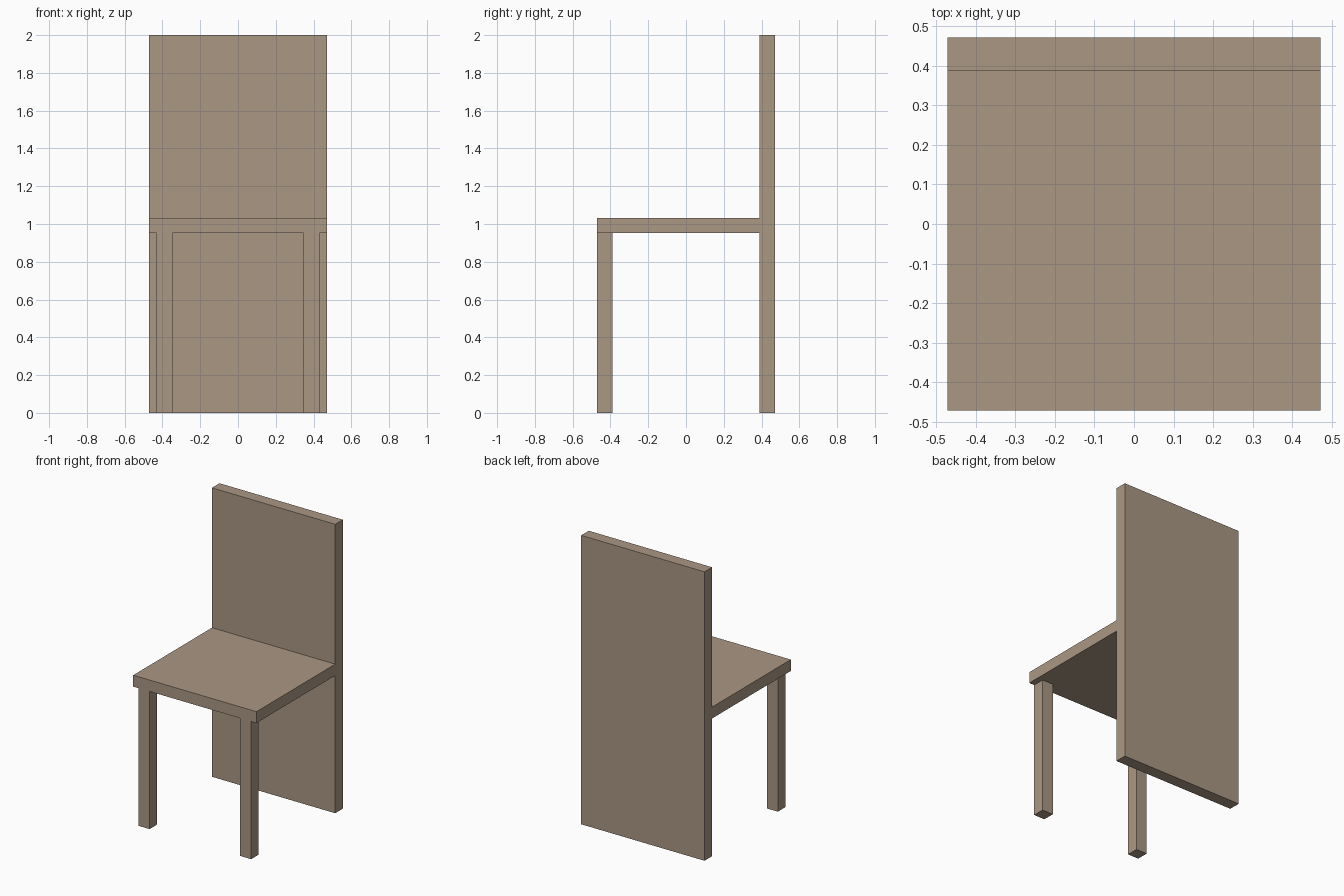
import bpy

if "Cube" in bpy.data.objects:
    bpy.data.objects.remove(bpy.data.objects["Cube"])

wood = bpy.data.materials.new("wood")
wood.diffuse_color = (0.40, 0.31, 0.23, 1.0)
wood.use_nodes = True
wood.node_tree.nodes["Principled BSDF"].inputs["Base Color"].default_value = wood.diffuse_color


def box(name, x, y, z):
    """Box spanning the given (min, max) ranges."""
    spans = (x, y, z)
    bpy.ops.mesh.primitive_cube_add(size=1, location=[(a + b) / 2 for a, b in spans])
    ob = bpy.context.object
    ob.name = name
    ob.scale = [b - a for a, b in spans]
    bpy.ops.object.transform_apply(location=False, rotation=False, scale=True)
    ob.data.materials.append(wood)
    return ob


HALF = 0.472          # half width and half depth
BACK_Y = 0.389        # front face of the back panel
SEAT_Z = 0.953        # underside of the seat

# Full-height back panel, which also serves as the rear support
box("back_panel", (-HALF, HALF), (BACK_Y, HALF), (0, 2))

# Seat slab butting against the back panel
box("seat", (-HALF, HALF), (-HALF, BACK_Y), (SEAT_Z, 1.032))

# Two front legs, flush with the front edge of the seat
for side, cx in (("left", -0.389), ("right", 0.389)):
    box(f"front_leg_{side}", (cx - 0.042, cx + 0.042), (-HALF, -BACK_Y), (0, SEAT_Z))
